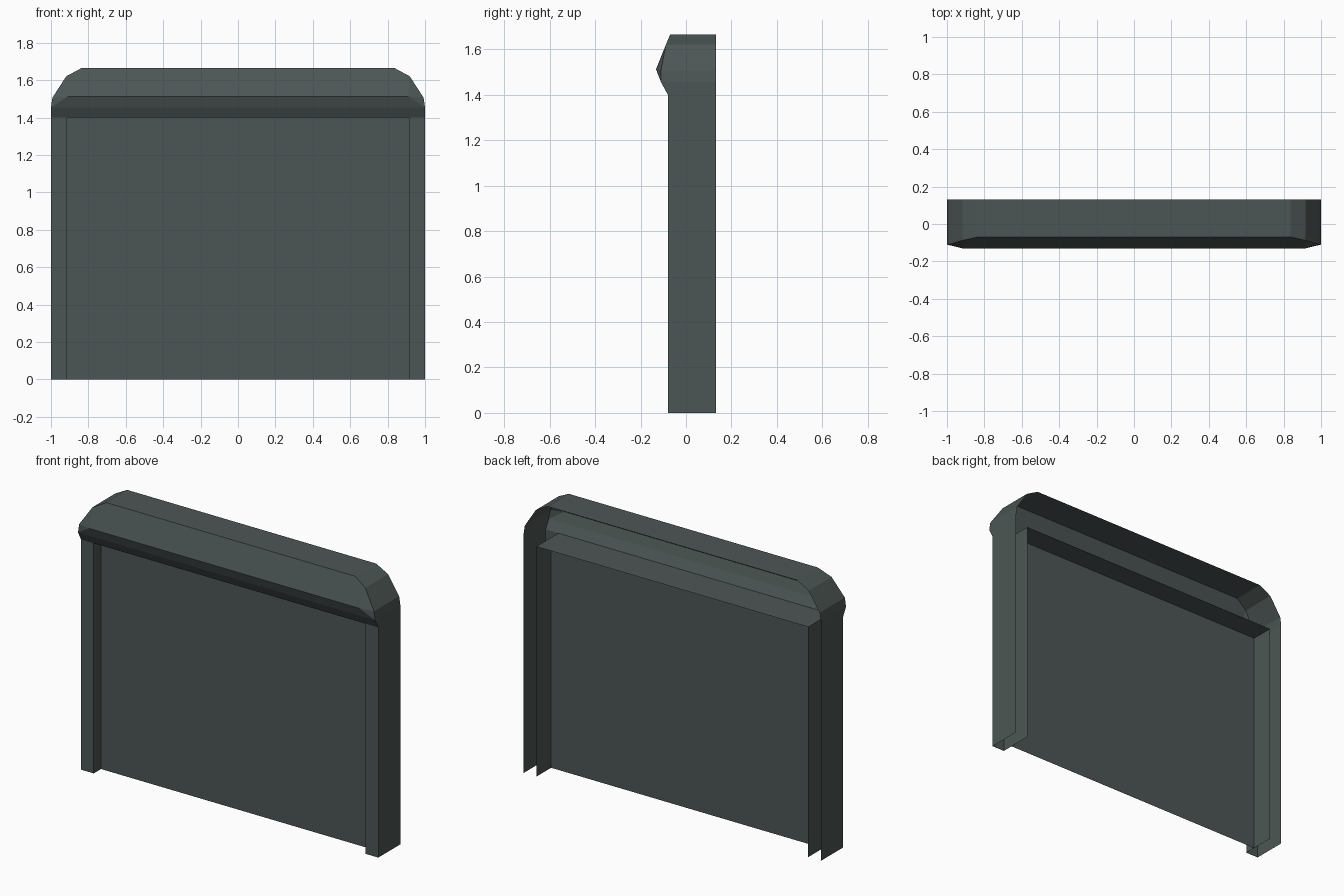
import bpy

if "Cube" in bpy.data.objects:
    bpy.data.objects.remove(bpy.data.objects["Cube"])

BACK, FRONT = 0.132, -0.08      # depth limits of the frame
INNER, SOFFIT_Z = 0.915, 1.40   # opening half width and height
PANEL_Y = -0.01                 # recessed panel

mat = bpy.data.materials.new("dark_grey_green")
mat.diffuse_color = (0.073, 0.094, 0.090, 1)
mat.use_nodes = True
mat.node_tree.nodes["Principled BSDF"].inputs["Base Color"].default_value = mat.diffuse_color


def make(name, faces, mirror=False):
    """Build an object from faces given as lists of points."""
    index, polys = {}, []
    for f in faces:
        polys.append([index.setdefault(tuple(p), len(index)) for p in f])
    me = bpy.data.meshes.new(name)
    me.from_pydata(list(index), [], polys)
    me.materials.append(mat)
    ob = bpy.data.objects.new(name, me)
    bpy.context.collection.objects.link(ob)
    if mirror:
        ob.modifiers.new("mirror", 'MIRROR').use_axis[0] = True
    return ob


def flip(p):
    return (-p[0], p[1], p[2])


# Side posts: channel section, open at the back, mirrored
plan = [(INNER, BACK), (INNER, FRONT), (1, FRONT), (1, BACK)]
make("side_post",
     [[(*a, 0), (*b, 0), (*b, SOFFIT_Z), (*a, SOFFIT_Z)]
      for a, b in zip(plan, plan[1:])], mirror=True)

# Recessed front panel
make("front_panel", [[(-INNER, PANEL_Y, 0), (INNER, PANEL_Y, 0),
                      (INNER, PANEL_Y, SOFFIT_Z), (-INNER, PANEL_Y, SOFFIT_Z)]])

# Underside of the cap over the opening
make("soffit", [[(-INNER, BACK, SOFFIT_Z), (INNER, BACK, SOFFIT_Z),
                 (INNER, FRONT, SOFFIT_Z), (-INNER, FRONT, SOFFIT_Z)]])

# Cap: rounded outline swept to the back, with a protruding front nose
F = [(1, FRONT, SOFFIT_Z), (1, -0.11, 1.455), (0.992, -0.11, 1.507),
     (0.918, -0.088, 1.621), (0.838, -0.07, 1.664)]
N = (0.91, -0.132, 1.512)
B = [(p[0], BACK, p[2]) for p in F]
side = [[F[i], B[i], B[i + 1], F[i + 1]] for i in range(4)]
side += [[F[1], F[2], N], [F[2], F[3], N]]
cap = side + [[flip(p) for p in reversed(f)] for f in side]
cap += [[flip(F[0]), F[0], F[1], flip(F[1])],                       # lower band
        [flip(F[1]), F[1], N, flip(N)],                             # nose band
        [flip(N), N, F[3], F[4], flip(F[4]), flip(F[3])],           # front slope
        [F[4], B[4], flip(B[4]), flip(F[4])]]                       # flat top
make("top_cap", cap)
